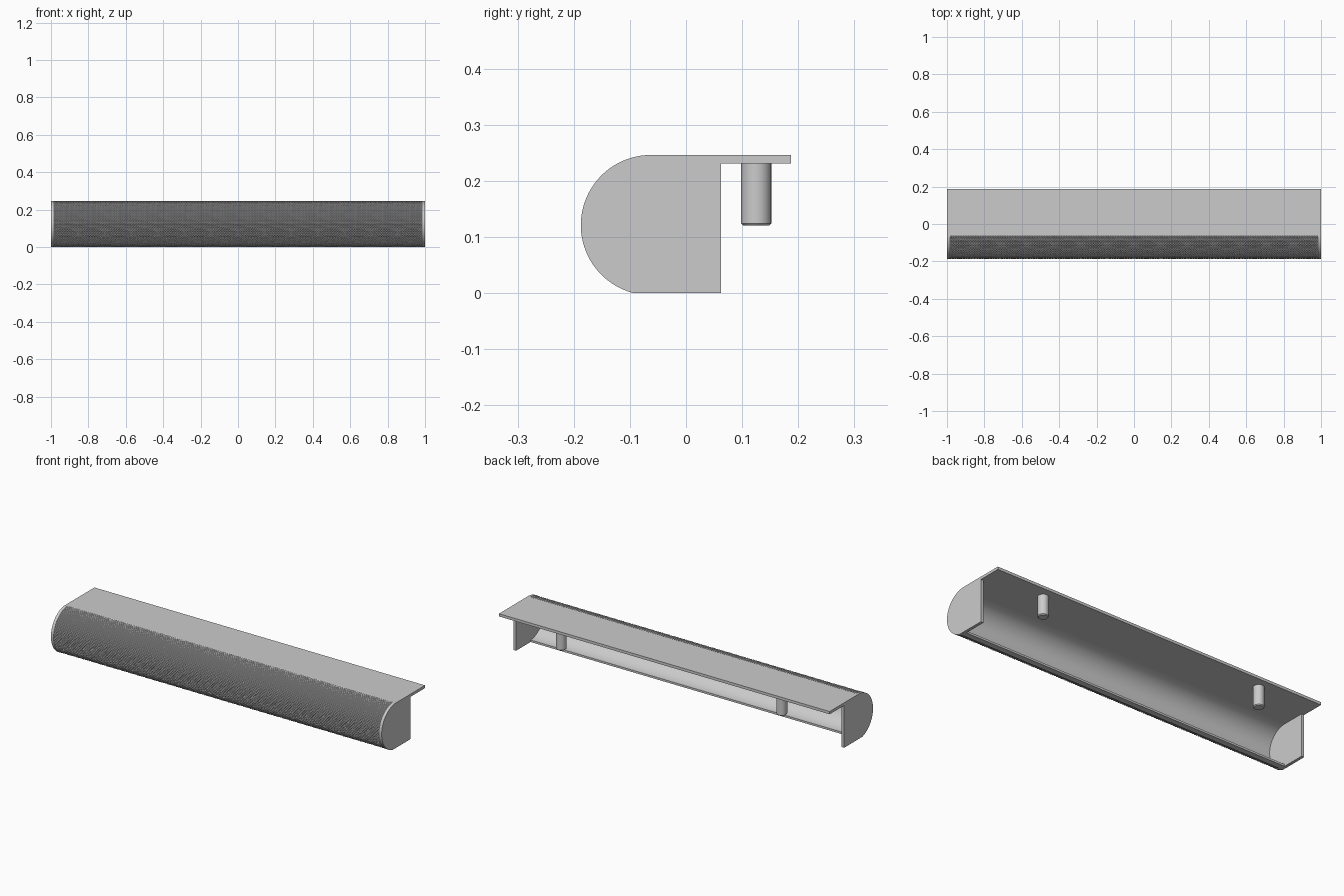
import bpy, bmesh, math

if "Cube" in bpy.data.objects:
    bpy.data.objects.remove(bpy.data.objects["Cube"])

R, T = 0.125, 0.015            # outer radius, wall thickness
CY, CZ = -0.0625, 0.121        # centre of the rounded front
TOP = CZ + R
CAP = 0.016
END = math.pi + math.asin(CZ / R)   # angle where the arc meets z = 0


def finish(bm, name, smooth=None):
    me = bpy.data.meshes.new(name)
    bm.to_mesh(me)
    bm.free()
    ob = bpy.data.objects.new(name, me)
    bpy.context.collection.objects.link(ob)
    if smooth:
        bpy.ops.object.select_all(action='DESELECT')
        ob.select_set(True)
        bpy.context.view_layer.objects.active = ob
        bpy.ops.object.shade_smooth_by_angle(angle=math.radians(smooth))
    return ob


def arc(r, a0, a1, n):
    return [(CY + r * math.cos(a0 + (a1 - a0) * i / n),
             CZ + r * math.sin(a0 + (a1 - a0) * i / n)) for i in range(n + 1)]


def prism(name, pts, x0, x1, smooth=None):
    bm = bmesh.new()
    face = bm.faces.new([bm.verts.new((x0, y, z)) for y, z in pts])
    ext = bmesh.ops.extrude_face_region(bm, geom=[face])
    verts = [v for v in ext['geom'] if isinstance(v, bmesh.types.BMVert)]
    bmesh.ops.translate(bm, vec=(x1 - x0, 0, 0), verts=verts)
    bmesh.ops.recalc_face_normals(bm, faces=bm.faces)
    return finish(bm, name, smooth)


# Top plate
prism("top_plate", [(CY, TOP - T), (0.1875, TOP - T), (0.1875, TOP), (CY, TOP)], -1, 1)

# End caps: rounded front, flat back and bottom, tucked under the plate behind
cap_profile = arc(R, math.pi / 2, END, 40) + [(0.0625, 0), (0.0625, TOP)]
for side, name in ((-1, "end_cap_left"), (1, "end_cap_right")):
    prism(name, cap_profile, side, side * (1 - CAP), 30)

# Knurled front shell: small diamond pyramids outside, smooth inside
bm = bmesh.new()
rows, cols, depth = 48, 300, 0.004
half = 1 - CAP
grid = []
for i in range(rows + 1):
    a = math.pi / 2 + (END - math.pi / 2) * i / rows
    line = []
    for j in range(cols + 1):
        high = (i + j) % 2 == 0 or i in (0, rows)
        r = R if high else R - depth
        line.append(bm.verts.new((-half + 2 * half * j / cols,
                                  CY + r * math.cos(a), CZ + r * math.sin(a))))
    grid.append(line)
for i in range(rows):
    for j in range(cols):
        a, b = grid[i][j], grid[i + 1][j]
        c, d = grid[i + 1][j + 1], grid[i][j + 1]
        tris = ((a, b, d), (b, c, d)) if (i + j) % 2 == 0 else ((a, b, c), (a, c, d))
        for t in tris:
            bm.faces.new(t)
finish(bm, "knurled_front")

# Smooth inner wall and bottom lip of the shell
bm = bmesh.new()
lip = [(CY + R * math.cos(END), 0), (CY, 0)]
inner = lip + arc(R - T, 1.5 * math.pi, math.pi / 2, 40)
pairs = [(bm.verts.new((-half, y, z)), bm.verts.new((half, y, z))) for y, z in inner]
for (a, b), (c, d) in zip(pairs, pairs[1:]):
    bm.faces.new((a, c, d, b))
finish(bm, "inner_wall", 30)

# Two locating pins with chamfered tips
for x, name in ((-0.667, "pin_left"), (0.667, "pin_right")):
    bm = bmesh.new()
    rings = []
    for r, z in ((0.027, TOP - T), (0.027, 0.124), (0.023, 0.12)):
        rings.append([bm.verts.new((x + r * math.cos(k * math.tau / 32),
                                    0.125 + r * math.sin(k * math.tau / 32), z))
                      for k in range(32)])
    for p, q in zip(rings, rings[1:]):
        for k in range(32):
            n = (k + 1) % 32
            bm.faces.new((p[k], q[k], q[n], p[n]))
    bm.faces.new(rings[-1][::-1])
    finish(bm, name, 30)
